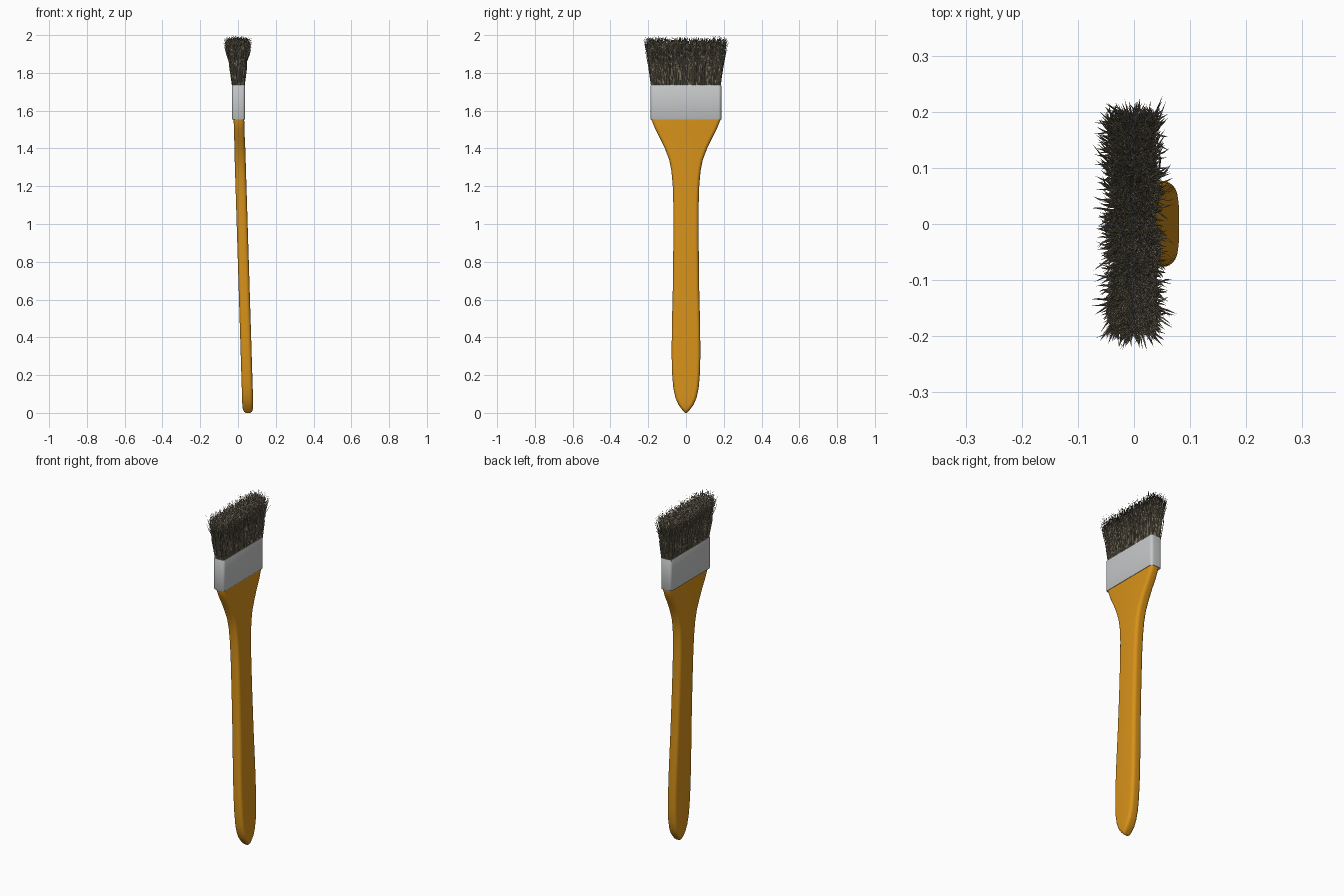
import bpy, bmesh, math, random
from mathutils import Vector

if "Cube" in bpy.data.objects:
    bpy.data.objects.remove(bpy.data.objects["Cube"])

random.seed(7)


def material(name, rgb):
    m = bpy.data.materials.new(name)
    m.diffuse_color = (*rgb, 1)
    m.use_nodes = True
    m.node_tree.nodes["Principled BSDF"].inputs["Base Color"].default_value = m.diffuse_color
    return m


wood = material("varnished wood", (0.68, 0.285, 0.010))
metal = material("grey metal", (0.57, 0.58, 0.585))
hair = material("dark bristle", (0.20, 0.172, 0.118))


def finish(bm, name, mat, angle=40):
    bmesh.ops.recalc_face_normals(bm, faces=bm.faces)
    me = bpy.data.meshes.new(name)
    bm.to_mesh(me)
    bm.free()
    ob = bpy.data.objects.new(name, me)
    bpy.context.collection.objects.link(ob)
    me.materials.append(mat)
    bpy.ops.object.select_all(action='DESELECT')
    ob.select_set(True)
    bpy.context.view_layer.objects.active = ob
    bpy.ops.object.shade_smooth_by_angle(angle=math.radians(angle))
    return ob


def rounded_rect(cx, z, hx, hy, r, steps=6):
    """Ring of points: a rectangle with rounded corners in the xy plane."""
    r = min(r, hx * 0.98, hy * 0.98)
    pts = []
    for k, (sx, sy) in enumerate(((1, 1), (-1, 1), (-1, -1), (1, -1))):
        for i in range(steps + 1):
            a = math.pi / 2 * (k + i / steps)
            pts.append(Vector((cx + sx * (hx - r) + r * math.cos(a),
                               sy * (hy - r) + r * math.sin(a), z)))
    return pts


def loft(bm, rings, caps=True, closed=False):
    rows = [[bm.verts.new(p) for p in ring] for ring in rings]
    n = len(rows[0])
    pairs = list(zip(rows, rows[1:]))
    if closed:
        pairs.append((rows[-1], rows[0]))
    for a, b in pairs:
        for i in range(n):
            j = (i + 1) % n
            bm.faces.new((a[i], a[j], b[j], b[i]))
    if caps:
        bm.faces.new(rows[0][::-1])
        bm.faces.new(rows[-1])


# Handle: leaning, flat-faced wood with rounded edges (z, half width, half thickness)
profile = [(0.0, 0.004, 0.012), (0.006, 0.010, 0.021), (0.02, 0.023, 0.027), (0.045, 0.041, 0.029),
           (0.08, 0.056, 0.029), (0.13, 0.067, 0.029), (0.20, 0.073, 0.029),
           (0.30, 0.076, 0.029), (0.45, 0.075, 0.029), (0.65, 0.070, 0.029),
           (0.90, 0.067, 0.029), (1.10, 0.067, 0.029), (1.20, 0.070, 0.029),
           (1.28, 0.077, 0.029), (1.34, 0.089, 0.029), (1.40, 0.112, 0.029),
           (1.45, 0.136, 0.028), (1.50, 0.162, 0.028), (1.55, 0.182, 0.028), (1.60, 0.182, 0.028)]
bm = bmesh.new()
loft(bm, [rounded_rect(0.053 - 0.031 * z, z, hx, hy, 0.019) for z, hy, hx in profile])
finish(bm, "handle", wood)

# Ferrule: open metal sleeve with softened rims
bm = bmesh.new()
loft(bm, [rounded_rect(0.003, z, 0.035 - d, 0.187 - d, 0.016 - d)
          for z, d in ((1.552, 0.0015), (1.555, 0), (1.732, 0), (1.735, 0.0015),
                       (1.735, 0.004), (1.552, 0.004))], caps=False, closed=True)
finish(bm, "ferrule", metal)

# Bristles: thin tapered strands fanning out of the ferrule
bm = bmesh.new()
for _ in range(3600):
    u, v = random.uniform(-1, 1), random.uniform(-1, 1)
    root = Vector((0.003 + u * 0.027, v * 0.178, 1.69))
    tip_z = 1.988 - abs(random.gauss(0, 0.024)) + random.uniform(-0.01, 0.012)
    mid = Vector((u * 0.036 + random.gauss(0, 0.004),
                  v * 0.189 + random.gauss(0, 0.004), 1.83))
    tip = Vector((-0.003 + u * 0.050 + random.gauss(0, 0.012),
                  v * 0.208 + random.gauss(0, 0.011), min(2.0, tip_z)))
    bend = mid.lerp(tip, 0.6) + Vector((random.gauss(0, 0.002), random.gauss(0, 0.002), 0))
    turn = random.uniform(0, 2)
    rows = []
    for p, r in ((root, 0.0022), (mid, 0.0022), (bend, 0.0017)):
        rows.append([bm.verts.new(p + Vector((r * math.cos(turn + k * 2.0944),
                                              r * math.sin(turn + k * 2.0944), 0)))
                     for k in range(3)])
    end = bm.verts.new(tip)
    for k in range(3):
        j = (k + 1) % 3
        for a, b in zip(rows, rows[1:]):
            bm.faces.new((a[k], a[j], b[j], b[k]))
        bm.faces.new((rows[-1][k], rows[-1][j], end))
finish(bm, "bristles", hair, 180)
